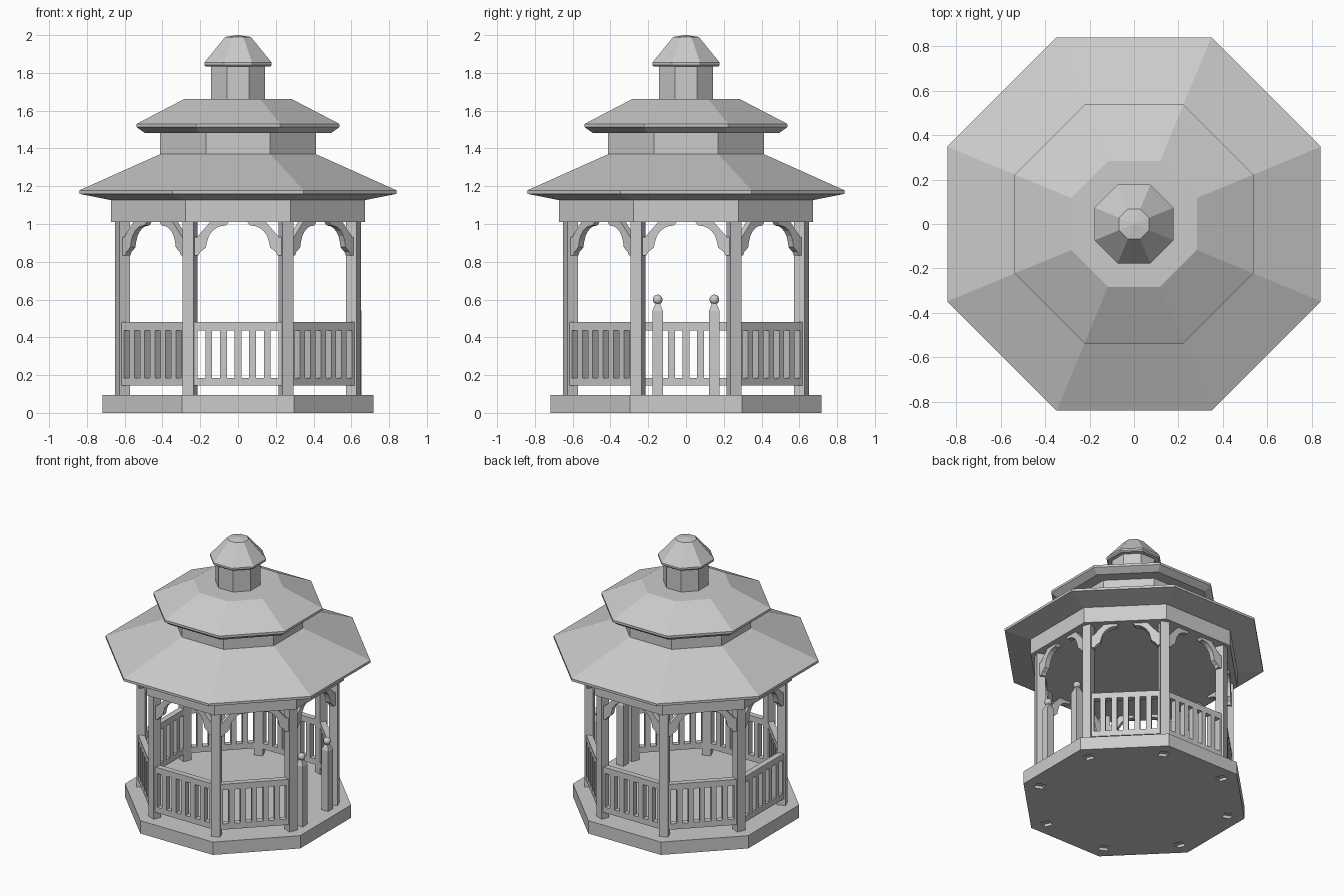
import bpy, bmesh, math
from mathutils import Matrix, Vector

cube = bpy.data.objects.get("Cube")
if cube:
    bpy.data.objects.remove(cube)

grey = bpy.data.materials.new("painted_grey")
grey.use_nodes = True
grey.diffuse_color = (0.6, 0.6, 0.6, 1)
grey.node_tree.nodes["Principled BSDF"].inputs["Base Color"].default_value = (0.6, 0.6, 0.6, 1)


def finish(name, bm):
    """Turn a bmesh into a named, coloured object."""
    bmesh.ops.recalc_face_normals(bm, faces=bm.faces)
    mesh = bpy.data.meshes.new(name)
    bm.to_mesh(mesh)
    bm.free()
    mesh.materials.append(grey)
    obj = bpy.data.objects.new(name, mesh)
    bpy.context.collection.objects.link(obj)
    return obj


def stack(name, profile, sides=8, centre=(0, 0), turn=0):
    """Closed solid of polygon rings; profile holds (half width across flats, z)."""
    bm = bmesh.new()
    rings = []
    for half, z in profile:
        r = half / math.cos(math.pi / sides)
        angles = [turn + (k + 0.5) * math.tau / sides for k in range(sides)]
        rings.append([bm.verts.new((centre[0] + r * math.cos(a),
                                    centre[1] + r * math.sin(a), z)) for a in angles])
    for low, high in zip(rings, rings[1:]):
        for k in range(sides):
            n = (k + 1) % sides
            bm.faces.new((low[k], low[n], high[n], high[k]))
    bm.faces.new(rings[0])
    bm.faces.new(rings[-1])
    return finish(name, bm)


def box(bm, centre, size):
    m = Matrix.Translation(centre) @ Matrix.Diagonal((*size, 1))
    bmesh.ops.create_cube(bm, size=1, matrix=m)


# Floor, beam ring with ceiling, and tiered roof
platform = stack("floor_platform", [(0.718, 0), (0.718, 0.095)])
stack("header_beam", [(0.672, 1.01), (0.672, 1.13)])
stack("lower_roof", [(0.672, 1.126), (0.84, 1.16), (0.84, 1.178), (0.412, 1.37)])
stack("middle_drum", [(0.412, 1.365), (0.412, 1.485)])
stack("upper_roof", [(0.492, 1.481), (0.537, 1.513), (0.537, 1.53), (0.283, 1.662)])
stack("cupola_drum", [(0.143, 1.655), (0.143, 1.835)])
stack("cupola_roof", [(0.17, 1.834), (0.178, 1.842), (0.178, 1.855), (0.068, 1.99), (0.005, 2.0)])

# Corner posts facing outward, set in sockets open to the underside
APOTHEM = 0.611
HALF_BAY = APOTHEM * math.tan(math.pi / 8)
radius = APOTHEM / math.cos(math.pi / 8)
bpy.context.view_layer.objects.active = platform
for k in range(8):
    a = (k + 0.5) * math.pi / 4
    centre = (radius * math.cos(a), radius * math.sin(a))
    stack("corner_post", [(0.0305, 0.02), (0.0305, 1.015)], 4, centre, a)
    cutter = stack("socket_cutter", [(0.0305, -0.05), (0.0305, 0.022)], 4, centre, a)
    cut = platform.modifiers.new("socket", "BOOLEAN")
    cut.operation = "DIFFERENCE"
    cut.object = cutter
    bpy.ops.object.modifier_apply(modifier=cut.name)
    bpy.data.objects.remove(cutter)


def railing(turn):
    """Slotted panel: two rails, two end stiles and five flush balusters."""
    bm = bmesh.new()
    for z, h in ((0.458, 0.044), (0.165, 0.042)):
        box(bm, (0.618, 0, z), (0.042, 0.47, h))
    for side in (-1, 1):
        box(bm, (0.618, side * 0.225, 0.3115), (0.042, 0.02, 0.251))
    for i in range(-2, 3):
        box(bm, (0.618, i * 0.0775, 0.3115), (0.042, 0.036, 0.251))
    bm.transform(Matrix.Rotation(turn, 4, "Z"))
    finish("railing", bm)


# Curved bracket outline: distance from post, drop below beam
BRACKET = [(0, -0.08), (0.07, 0), (0.168, 0), (0.152, -0.02), (0.125, -0.023),
           (0.102, -0.032), (0.08, -0.05), (0.062, -0.075), (0.052, -0.105),
           (0.046, -0.135), (0.03, -0.15), (0.016, -0.16), (0.008, -0.178), (0, -0.178)]


def bracket(turn, side):
    bm = bmesh.new()
    edge = HALF_BAY - 0.037
    outline = [(-0.02, BRACKET[0][1])] + BRACKET + [(-0.02, BRACKET[-1][1])]
    face = bm.faces.new([bm.verts.new((0.598, side * (edge - u), 1.012 + v)) for u, v in outline])
    out = bmesh.ops.extrude_face_region(bm, geom=[face])
    moved = [e for e in out["geom"] if isinstance(e, bmesh.types.BMVert)]
    bmesh.ops.translate(bm, verts=moved, vec=Vector((0.038, 0, 0)))
    bm.transform(Matrix.Rotation(turn, 4, "Z"))
    finish("arch_bracket", bm)


# Eight bays; the +x bay is the open entrance
for k in range(8):
    turn = k * math.pi / 4
    if k:
        railing(turn)
    for side in (-1, 1):
        bracket(turn, side)

# Entrance newels with ball finials
for y in (-0.15, 0.15):
    stack("newel_post", [(0.028, 0.09), (0.028, 0.54), (0.014, 0.575), (0.014, 0.585)], 4, (0.625, y))
    bm = bmesh.new()
    bmesh.ops.create_uvsphere(bm, u_segments=16, v_segments=10, radius=0.026,
                              matrix=Matrix.Translation((0.625, y, 0.6)))
    for f in bm.faces:
        f.smooth = True
    finish("newel_ball", bm)
